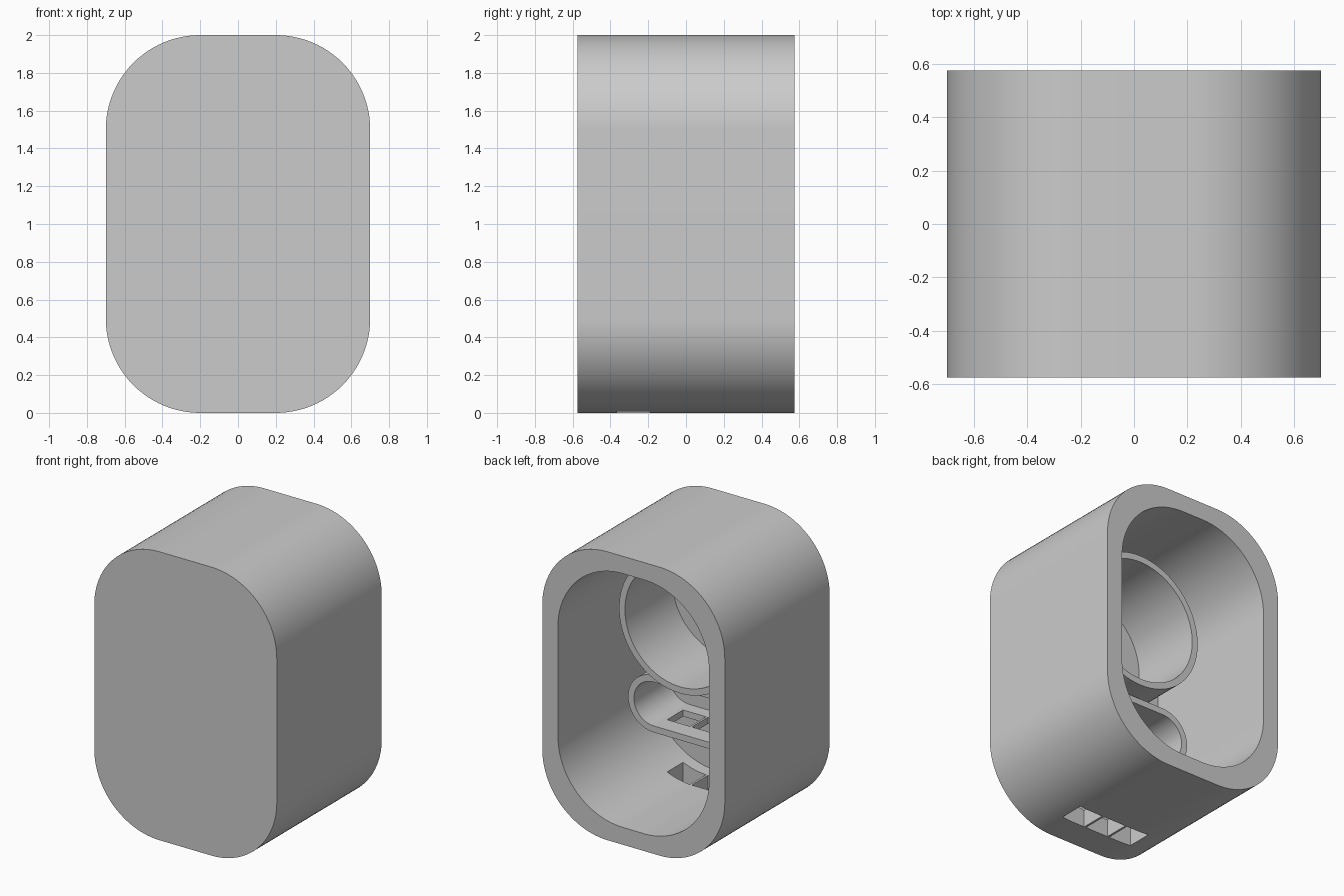
import bpy, bmesh
from math import cos, sin, pi, radians

cube = bpy.data.objects.get("Cube")
if cube:
    bpy.data.objects.remove(cube, do_unlink=True)

grey = bpy.data.materials.new("plain grey")
grey.use_nodes = True
grey.diffuse_color = (0.6, 0.6, 0.6, 1)
grey.node_tree.nodes["Principled BSDF"].inputs["Base Color"].default_value = grey.diffuse_color

STEPS = 24          # segments per rounded corner
FLOOR = -0.455      # inner face of the front wall


def outline(bm, hx, hz, r, zc, y):
    """Ring of vertices around a rounded rectangle facing y."""
    ring = []
    for q, (sx, sz) in enumerate([(1, 1), (-1, 1), (-1, -1), (1, -1)]):
        for i in range(STEPS + 1):
            a = (q + i / STEPS) * pi / 2
            ring.append(bm.verts.new((sx * (hx - r) + r * cos(a), y,
                                      zc + sz * (hz - r) + r * sin(a))))
    return ring


def hollow(name, outer, inner, zc, y_front, y_back, y_inner, capped):
    """Rounded tube along y; a capped one is closed at the front."""
    bm = bmesh.new()
    rings = [outline(bm, *outer, zc, y_front), outline(bm, *outer, zc, y_back),
             outline(bm, *inner, zc, y_back), outline(bm, *inner, zc, y_inner)]
    pairs = list(zip(rings, rings[1:]))
    if capped:
        bm.faces.new(rings[0])
        bm.faces.new(rings[3])
    else:
        pairs.append((rings[3], rings[0]))
    for a, b in pairs:
        for i in range(len(a)):
            j = (i + 1) % len(a)
            bm.faces.new((a[i], a[j], b[j], b[i]))
    bmesh.ops.remove_doubles(bm, verts=bm.verts, dist=1e-5)
    bmesh.ops.recalc_face_normals(bm, faces=bm.faces)
    mesh = bpy.data.meshes.new(name)
    bm.to_mesh(mesh)
    bm.free()
    mesh.materials.append(grey)
    obj = bpy.data.objects.new(name, mesh)
    bpy.context.collection.objects.link(obj)
    return obj


# Housing open at the back, round tube and slot tube standing on its front wall
housing = hollow("housing", (0.7, 1.0, 0.5), (0.58, 0.88, 0.5), 1.0,
                 -0.575, 0.575, FLOOR, True)
round_tube = hollow("round_tube", (0.468,) * 3, (0.423,) * 3, 1.345,
                    FLOOR - 0.01, 0.065, FLOOR - 0.01, False)
slot_tube = hollow("slot_tube", (0.49, 0.197, 0.197), (0.445, 0.152, 0.152), 0.675,
                   FLOOR - 0.01, -0.065, FLOOR - 0.01, False)

# Three square holes through the housing floor and the slot tube floor
bm = bmesh.new()
for k in (-1, 0, 1):
    box = bmesh.ops.create_cube(bm, size=1)["verts"]
    bmesh.ops.scale(bm, vec=(0.175, 0.175, 0.7), verts=box)
    bmesh.ops.translate(bm, vec=(0.19 * k, -0.2775, 0.25), verts=box)
mesh = bpy.data.meshes.new("hole_cutter")
bm.to_mesh(mesh)
bm.free()
mesh.materials.append(grey)
cutter = bpy.data.objects.new("hole_cutter", mesh)
cutter.hide_render = True
bpy.context.collection.objects.link(cutter)

for obj in (housing, slot_tube):
    cut = obj.modifiers.new("holes", "BOOLEAN")
    cut.operation = "DIFFERENCE"
    cut.solver = "EXACT"
    cut.object = cutter
    bpy.context.view_layer.objects.active = obj
    bpy.ops.object.modifier_apply(modifier=cut.name)
bpy.data.objects.remove(cutter, do_unlink=True)

# Smooth curves, crisp rims
for obj in (housing, round_tube, slot_tube):
    bpy.ops.object.select_all(action="DESELECT")
    obj.select_set(True)
    bpy.context.view_layer.objects.active = obj
    bpy.ops.object.shade_smooth_by_angle(angle=radians(30))
